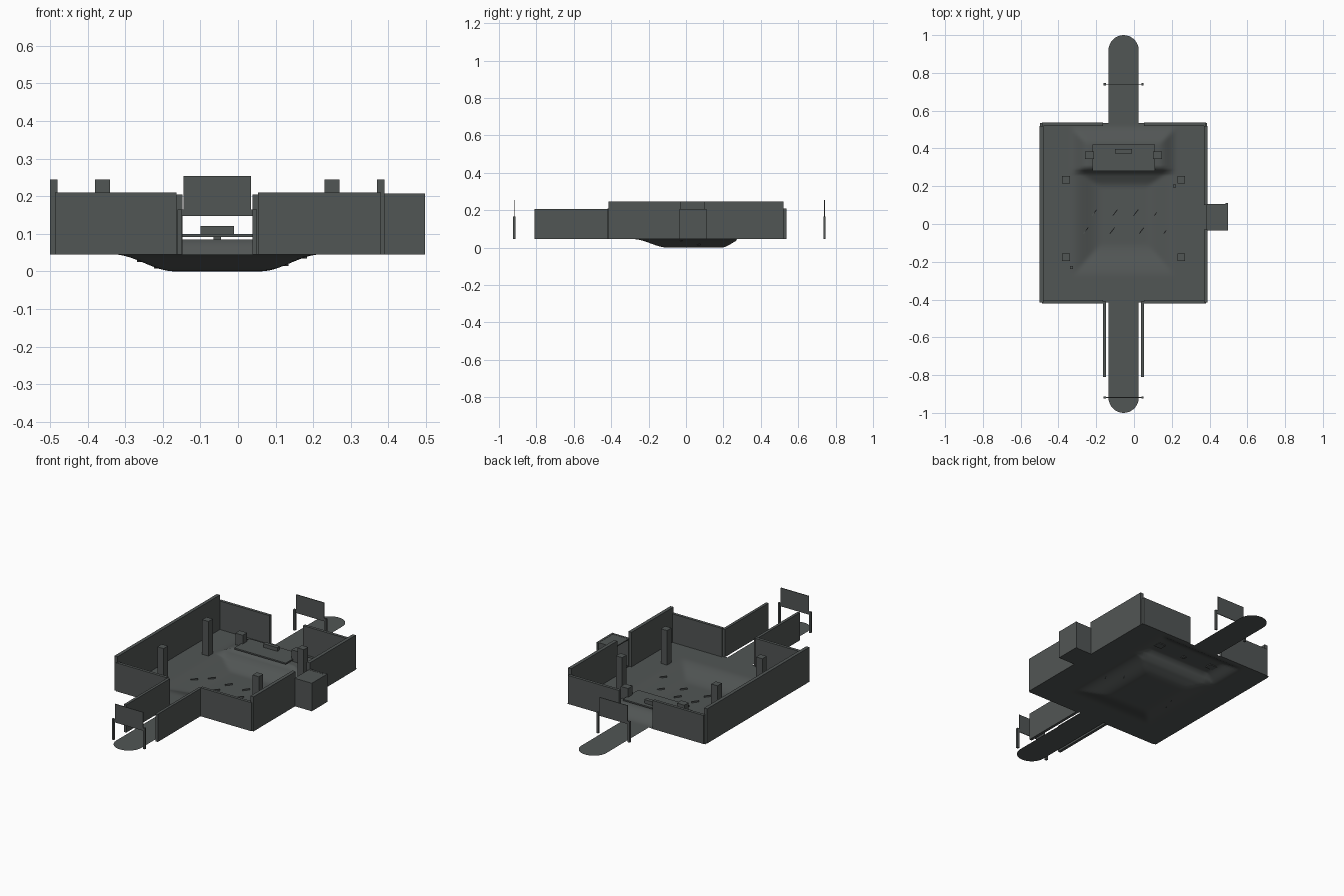
import bpy, bmesh, math
from mathutils import Matrix

if "Cube" in bpy.data.objects:
    bpy.data.objects.remove(bpy.data.objects["Cube"])

stone = bpy.data.materials.new("dark slate grey")
stone.diffuse_color = (0.083, 0.092, 0.09, 1)
stone.use_nodes = True
stone.node_tree.nodes["Principled BSDF"].inputs["Base Color"].default_value = stone.diffuse_color
G = 0.045   # ground level
CX = -0.055  # centre line of the road and hall


def finish(name, bm):
    me = bpy.data.meshes.new(name)
    bm.to_mesh(me)
    bm.free()
    me.materials.append(stone)
    ob = bpy.data.objects.new(name, me)
    bpy.context.collection.objects.link(ob)
    return ob


def box(name, x0, x1, y0, y1, z0, z1, turn=0):
    bm = bmesh.new()
    bmesh.ops.create_cube(bm, size=1)
    m = (Matrix.Translation(((x0 + x1) / 2, (y0 + y1) / 2, (z0 + z1) / 2))
         @ Matrix.Rotation(turn, 4, 'Z')
         @ Matrix.Diagonal((x1 - x0, y1 - y0, z1 - z0, 1)))
    bmesh.ops.transform(bm, matrix=m, verts=bm.verts)
    return finish(name, bm)


def smooth(a, b, v):
    t = max(0, min(1, (v - a) / (b - a)))
    return t * t * (3 - 2 * t)


def ground(x, y):
    # sunken basin in the middle, raised mound for the stage at the back
    basin = min(smooth(-0.33, -0.17, x), smooth(0.22, 0.06, x),
                smooth(-0.28, -0.10, y), smooth(0.30, 0.19, y))
    mound = min(smooth(-0.34, -0.24, x), smooth(0.23, 0.13, x),
                smooth(0.265, 0.30, y), smooth(0.52, 0.42, y))
    return G - G * basin + 0.04 * mound


# Terrain floor
bm = bmesh.new()
bmesh.ops.create_grid(bm, x_segments=64, y_segments=64, size=0.5)
for v in bm.verts:
    v.co.x = CX + v.co.x * 0.885
    v.co.y = 0.06 + v.co.y * 0.95
    v.co.z = ground(v.co.x, v.co.y)
for f in bm.faces:
    f.smooth = True
finish("terrain_floor", bm)

# Road ends with rounded tips
for name, s, inner in (("front_road", -1, -0.415), ("back_road", 1, 0.535)):
    bm = bmesh.new()
    pts = [(CX + 0.08, inner), (CX - 0.08, inner)]
    for i in range(17):
        a = math.pi * (1 - i / 16)
        pts.append((CX + 0.08 * math.cos(a), s * (0.92 + 0.08 * math.sin(a))))
    f = bm.faces.new([bm.verts.new((x, y, G)) for x, y in pts])
    f.normal_update()
    if f.normal.z < 0:
        f.normal_flip()
    finish(name, bm)

# Side walls, the right one split by the alcove opening
box("left_wall", -0.5, -0.48, -0.415, 0.52, G, 0.245)
box("right_wall_front", 0.37, 0.39, -0.415, -0.03, G, 0.245)
box("right_wall_back", 0.37, 0.39, 0.10, 0.52, G, 0.245)

# Front and back walls, split by the road; corridor walls along the front road
for side, x0, x1, c0, c1 in (("left", -0.487, -0.163, -0.164, -0.148),
                             ("right", 0.053, 0.38, 0.038, 0.054)):
    box("front_wall_" + side, x0, x1, -0.42, -0.403, G, 0.21)
    box("back_wall_" + side, x0, x1, 0.52, 0.537, G, 0.21)
    box("corridor_wall_" + side, c0, c1, -0.81, -0.41, G, 0.205)

# Alcove on the right
box("alcove_floor", 0.385, 0.49, -0.03, 0.105, G, G + 0.005)
box("alcove_roof", 0.385, 0.49, -0.03, 0.105, 0.2, 0.206)
box("alcove_front_wall", 0.385, 0.487, -0.035, -0.023, G, 0.207)
box("alcove_back_wall", 0.385, 0.487, 0.095, 0.107, G, 0.207)
box("alcove_end_wall", 0.485, 0.497, -0.035, 0.11, G, 0.207)

# Gates: two posts, a crossbar and a sign panel
for name, y in (("front_gate", -0.918), ("back_gate", 0.74)):
    for side, s in (("left", -1), ("right", 1)):
        x = CX + s * 0.1
        box(f"{name}_post_{side}", x - 0.006, x + 0.006, y - 0.006, y + 0.006, G, 0.165)
    box(name + "_crossbar", CX - 0.1, CX + 0.1, y - 0.002, y + 0.002, 0.147, 0.165)
    box(name + "_panel", CX - 0.09, CX + 0.09, y - 0.002, y + 0.002, 0.155, 0.254)

# Pillars
for x in (-0.36, 0.25):
    for y in (-0.175, 0.235):
        box("pillar", x - 0.02, x + 0.02, y - 0.02, y + 0.02, min(G, ground(x, y)), 0.245)

# Stage deck with support, table and two side blocks
box("stage_deck", -0.22, 0.11, 0.28, 0.42, 0.092, 0.1)
box("stage_support", CX - 0.01, CX + 0.01, 0.34, 0.36, 0.08, 0.093)
box("stage_table", -0.10, -0.01, 0.374, 0.396, 0.1, 0.121)
for x in (-0.235, 0.125):
    box("stage_block", x - 0.024, x + 0.024, 0.345, 0.385, 0.08, 0.15)

# Small floor stubs and rows of thin slanted fins in the basin
for x, y in ((0.215, 0.2), (-0.33, -0.23)):
    z = ground(x, y)
    box("floor_stub", x - 0.008, x + 0.008, y - 0.008, y + 0.008, z, z + 0.02)
for y, xs in ((0.06, (-0.21, -0.10, 0.01, 0.12)), (-0.035, (-0.255, -0.115, 0.04, 0.17))):
    for x in xs:
        z = ground(x, y)
        box("floor_fin", x - 0.02, x + 0.02, y - 0.002, y + 0.002, z, z + 0.008, math.radians(52))
